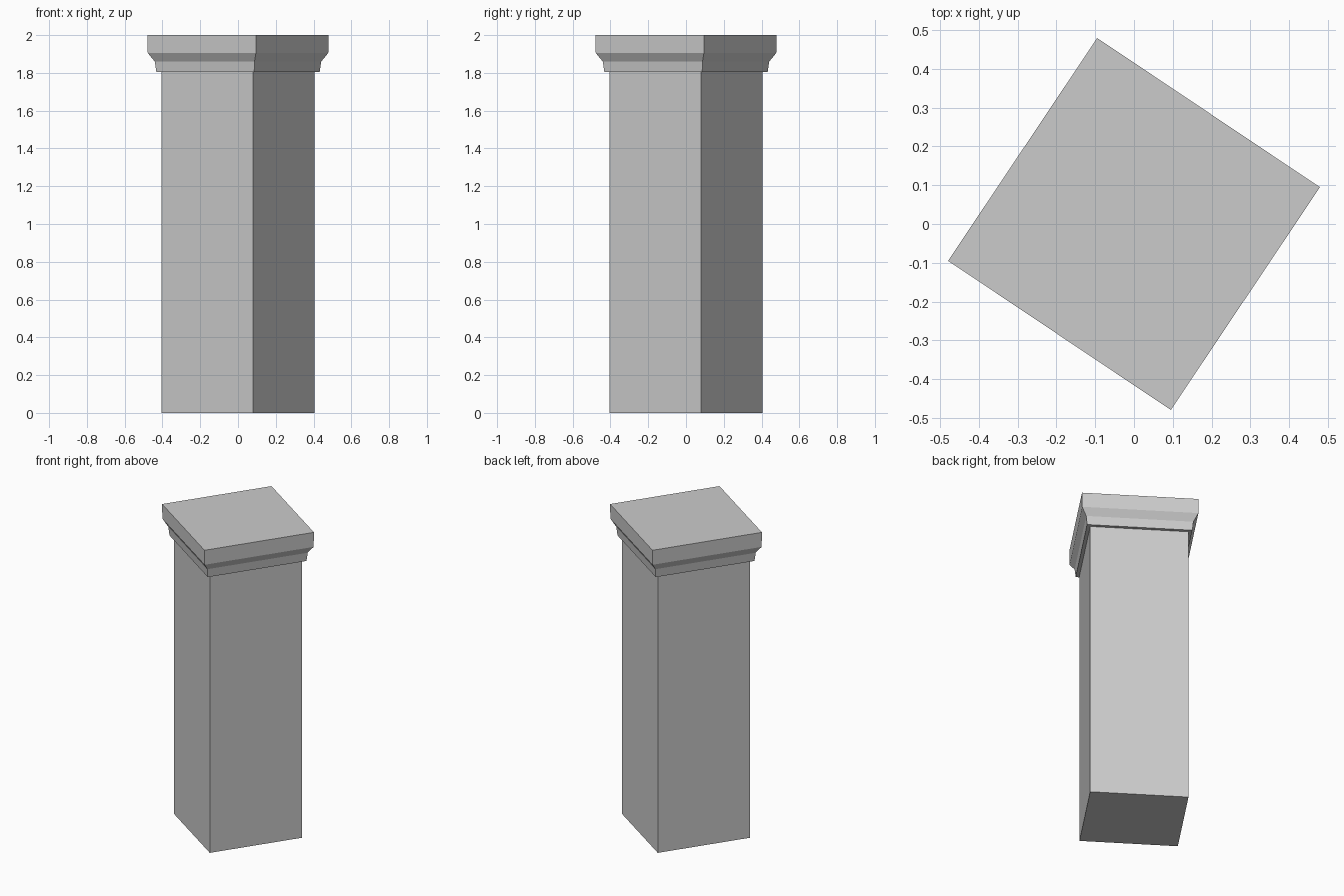
import bpy, bmesh, math

cube = bpy.data.objects.get("Cube")
if cube:
    bpy.data.objects.remove(cube)

TURN = math.radians(11.2)  # angle of the first corner

stone = bpy.data.materials.new("grey_stone")
stone.use_nodes = True
colour = (0.6, 0.6, 0.6, 1)
stone.diffuse_color = colour
stone.node_tree.nodes["Principled BSDF"].inputs["Base Color"].default_value = colour


def square_tower(name, profile):
    """Closed square solid from (corner radius, height) levels."""
    bm = bmesh.new()
    rings = []
    for radius, z in profile:
        angles = [TURN + k * math.pi / 2 for k in range(4)]
        rings.append([bm.verts.new((radius * math.cos(a), radius * math.sin(a), z)) for a in angles])
    for low, high in zip(rings, rings[1:]):
        for k in range(4):
            n = (k + 1) % 4
            bm.faces.new((low[k], low[n], high[n], high[k]))
    bm.faces.new(rings[0][::-1])
    bm.faces.new(rings[-1])
    mesh = bpy.data.meshes.new(name)
    bm.to_mesh(mesh)
    bm.free()
    mesh.materials.append(stone)
    obj = bpy.data.objects.new(name, mesh)
    bpy.context.collection.objects.link(obj)
    return obj


# Plain square shaft
square_tower("shaft", [(0.412, 0), (0.412, 1.805)])

# Moulded cap with a flared underside
square_tower("cap", [(0.441, 1.805), (0.449, 1.86), (0.487, 1.905), (0.489, 2)])
